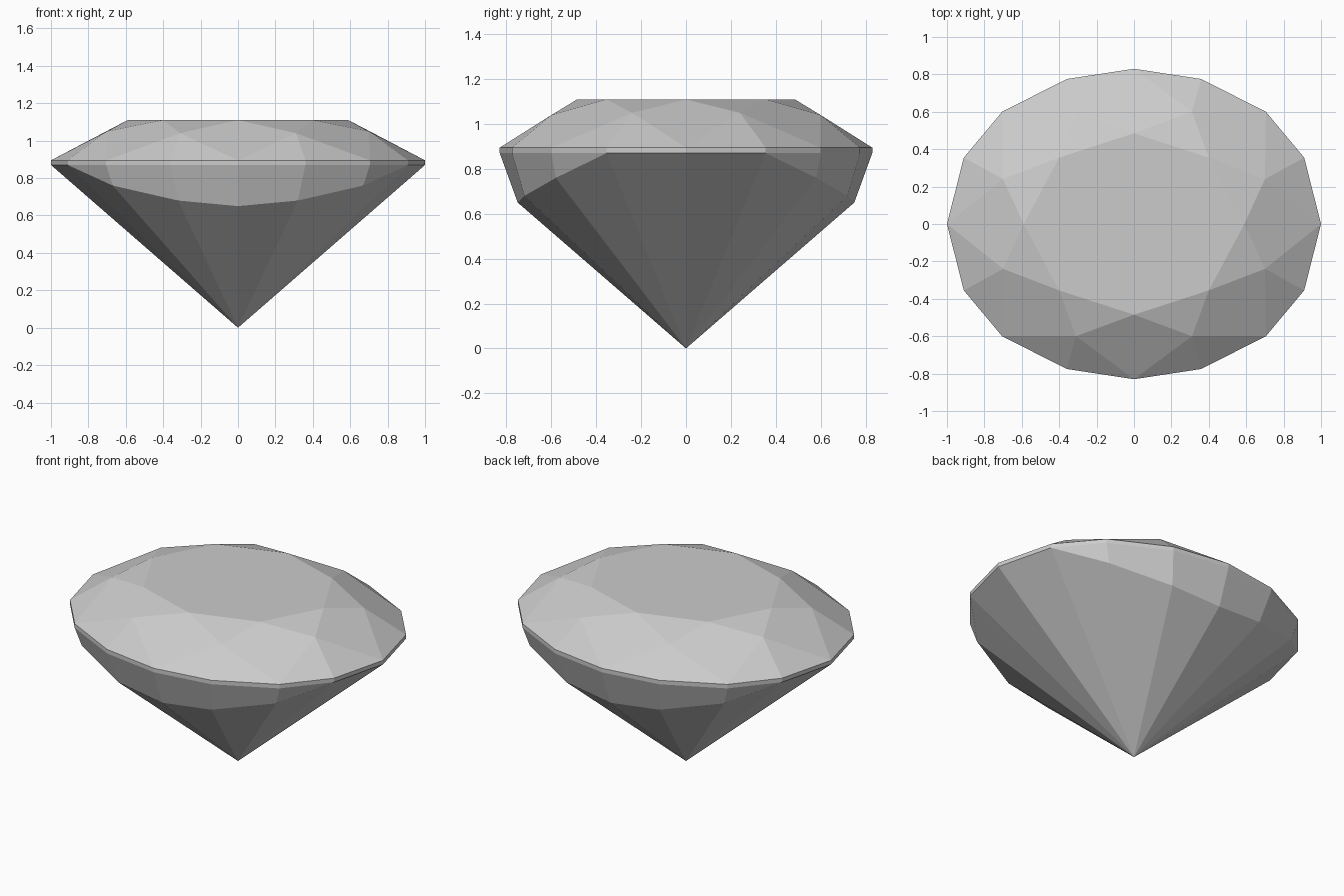
import bpy
import bmesh
from math import atan2, tau

cube = bpy.data.objects.get("Cube")
if cube:
    bpy.data.objects.remove(cube, do_unlink=True)

GIRDLE_TOP, GIRDLE_BOTTOM, TABLE = 0.895, 0.87, 1.11

bm = bmesh.new()


def ring(quadrant):
    """Mirror one quadrant of points into a full ring, sorted by angle."""
    pts = {(sx * x + 0.0, sy * y + 0.0, z)
           for x, y, z in quadrant for sx in (1, -1) for sy in (1, -1)}
    ordered = sorted(pts, key=lambda p: round(atan2(p[1], p[0]) % tau, 5))
    return [bm.verts.new(p) for p in ordered]


def band(upper, lower):
    """Join two rings of equal count with quads."""
    n = len(upper)
    for i in range(n):
        j = (i + 1) % n
        bm.faces.new((lower[i], lower[j], upper[j], upper[i]))


# Rings: outline, star points and table, then the lower facet edge
outline = [(1, 0), (0.91, 0.355), (0.705, 0.6), (0.36, 0.775), (0, 0.83)]
girdle_top = ring([(x, y, GIRDLE_TOP) for x, y in outline])
girdle_bottom = ring([(x, y, GIRDLE_BOTTOM) for x, y in outline])
table = ring([(0.59, 0, TABLE), (0.4, 0.355, TABLE), (0, 0.485, TABLE)])
stars = ring([(0.7, 0.24, 1.05), (0.31, 0.6, 1.04)])
skirt = ring([(1, 0, GIRDLE_BOTTOM), (0.91, 0.355, GIRDLE_BOTTOM),
              (0.67, 0.58, 0.76), (0.32, 0.72, 0.68), (0, 0.75, 0.65)])

# Crown: table, kites, star triangles and upper girdle triangles
bm.faces.new(table)
for i in range(8):
    j = (i + 1) % 8
    tip, half, next_tip = (girdle_top[k % 16] for k in (2 * i, 2 * i + 1, 2 * i + 2))
    bm.faces.new((table[i], stars[i - 1], tip, stars[i]))
    bm.faces.new((table[i], stars[i], table[j]))
    bm.faces.new((stars[i], tip, half))
    bm.faces.new((stars[i], half, next_tip))

# Girdle and the bevelled skirt that fades out at both sides
band(girdle_top, girdle_bottom)
band(girdle_bottom, skirt)

# Pavilion: facets meeting at the point
culet = bm.verts.new((0, 0, 0))
for i in range(16):
    bm.faces.new((culet, skirt[(i + 1) % 16], skirt[i]))

bmesh.ops.remove_doubles(bm, verts=bm.verts[:], dist=0.001)
bmesh.ops.recalc_face_normals(bm, faces=bm.faces[:])

mesh = bpy.data.meshes.new("cut_gemstone")
bm.to_mesh(mesh)
bm.free()
gem = bpy.data.objects.new("cut_gemstone", mesh)
bpy.context.collection.objects.link(gem)

# Plain pale grey
grey = bpy.data.materials.new("pale_grey")
grey.use_nodes = True
colour = (0.6, 0.6, 0.6, 1)
grey.diffuse_color = colour
grey.node_tree.nodes["Principled BSDF"].inputs["Base Color"].default_value = colour
mesh.materials.append(grey)
